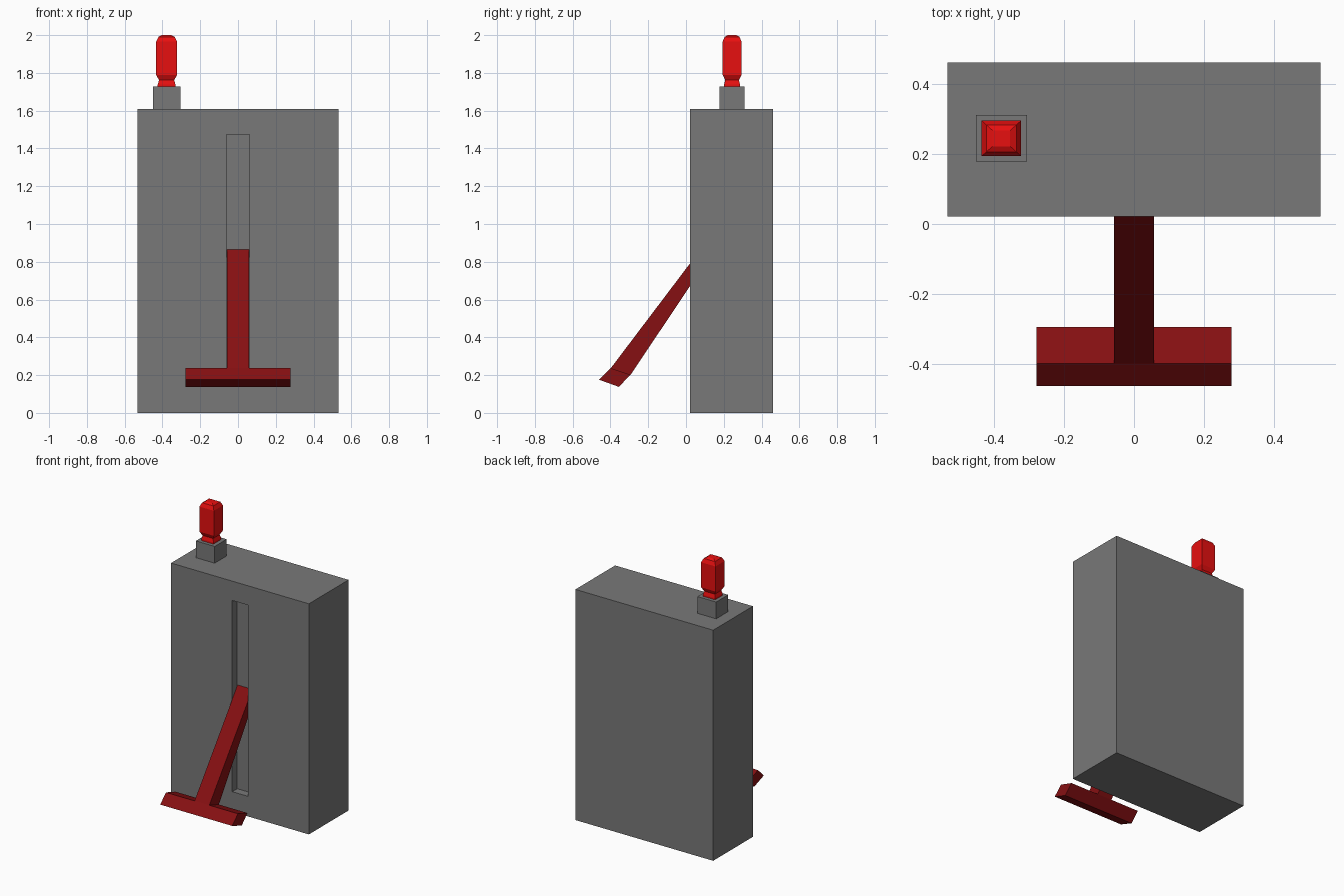
import bpy, bmesh

if "Cube" in bpy.data.objects:
    bpy.data.objects.remove(bpy.data.objects["Cube"])


def material(name, rgb):
    m = bpy.data.materials.new(name)
    m.diffuse_color = (*rgb, 1)
    m.use_nodes = True
    m.node_tree.nodes["Principled BSDF"].inputs["Base Color"].default_value = m.diffuse_color
    return m


GRAY = material("gray metal", (0.19, 0.19, 0.19))
DARK_RED = material("dark red", (0.24, 0.005, 0.006))
RED = material("bright red", (0.8, 0.005, 0.005))


def finish(name, bm, mat):
    bmesh.ops.recalc_face_normals(bm, faces=bm.faces)
    me = bpy.data.meshes.new(name)
    bm.to_mesh(me)
    bm.free()
    me.materials.append(mat)
    ob = bpy.data.objects.new(name, me)
    bpy.context.collection.objects.link(ob)
    return ob


def box_bm(lo, hi):
    bm = bmesh.new()
    bmesh.ops.create_cube(bm, size=1)
    for v in bm.verts:
        v.co = [(a + b) / 2 + c * (b - a) for a, b, c in zip(lo, hi, v.co)]
    return bm


def extrude_x(name, profile, half, mat):
    """Prism from a (y, z) profile, symmetric about x = 0."""
    bm = bmesh.new()
    face = bm.faces.new([bm.verts.new((-half, y, z)) for y, z in profile])
    ext = bmesh.ops.extrude_face_region(bm, geom=[face], use_keep_orig=True)
    verts = [g for g in ext["geom"] if isinstance(g, bmesh.types.BMVert)]
    bmesh.ops.translate(bm, verts=verts, vec=(2 * half, 0, 0))
    return finish(name, bm, mat)


# Housing: box with a shallow vertical slot pushed into the front face
FRONT, SLOT_BACK = 0.022, 0.077
bm = box_bm((-0.532, FRONT, 0), (0.532, 0.46, 1.61))
bm.faces.ensure_lookup_table()
front = min(bm.faces, key=lambda f: f.calc_center_median().y)
bmesh.ops.inset_individual(bm, faces=[front], thickness=0.1)
for v in front.verts:
    v.co.x = 0.06 if v.co.x > 0 else -0.06
    v.co.z = 1.475 if v.co.z > 0.8 else 0.14
pocket = bmesh.ops.extrude_discrete_faces(bm, faces=[front])["faces"][0]
walls_outer = [e for e in bm.edges if e.is_boundary and e not in pocket.edges[:]]
inner = list(pocket.edges)
bmesh.ops.translate(bm, verts=list(pocket.verts), vec=(0, SLOT_BACK - FRONT, 0))
if walls_outer:
    bmesh.ops.bridge_loops(bm, edges=walls_outer + inner)
finish("housing", bm, GRAY)

# Lever arm, rising from the handle into the slot
extrude_x("lever_arm", [(-0.398, 0.237), (-0.293, 0.202),
                        (SLOT_BACK, 0.755), (SLOT_BACK, 0.865)], 0.057, DARK_RED)

# Crosswise handle
extrude_x("lever_handle", [(-0.461, 0.176), (-0.398, 0.237),
                           (-0.293, 0.202), (-0.356, 0.138)], 0.278, DARK_RED)

# Lamp base
finish("lamp_base", box_bm((-0.45, 0.178, 1.605), (-0.305, 0.31, 1.727)), GRAY)

# Square lamp: stacked rings of (half width, height)
CX, CY = -0.378, 0.244
bm = bmesh.new()
rings = []
for w, z in [(0.047, 1.727), (0.047, 1.738), (0.04, 1.762), (0.056, 1.79),
             (0.056, 1.965), (0.043, 1.991), (0.025, 2.0)]:
    rings.append([bm.verts.new((CX + sx * w, CY + sy * w * 0.9, z))
                  for sx, sy in ((-1, -1), (1, -1), (1, 1), (-1, 1))])
for a, b in zip(rings, rings[1:]):
    for i in range(4):
        j = (i + 1) % 4
        bm.faces.new((a[i], a[j], b[j], b[i]))
bm.faces.new(rings[0])
bm.faces.new(rings[-1])
finish("lamp", bm, RED)
